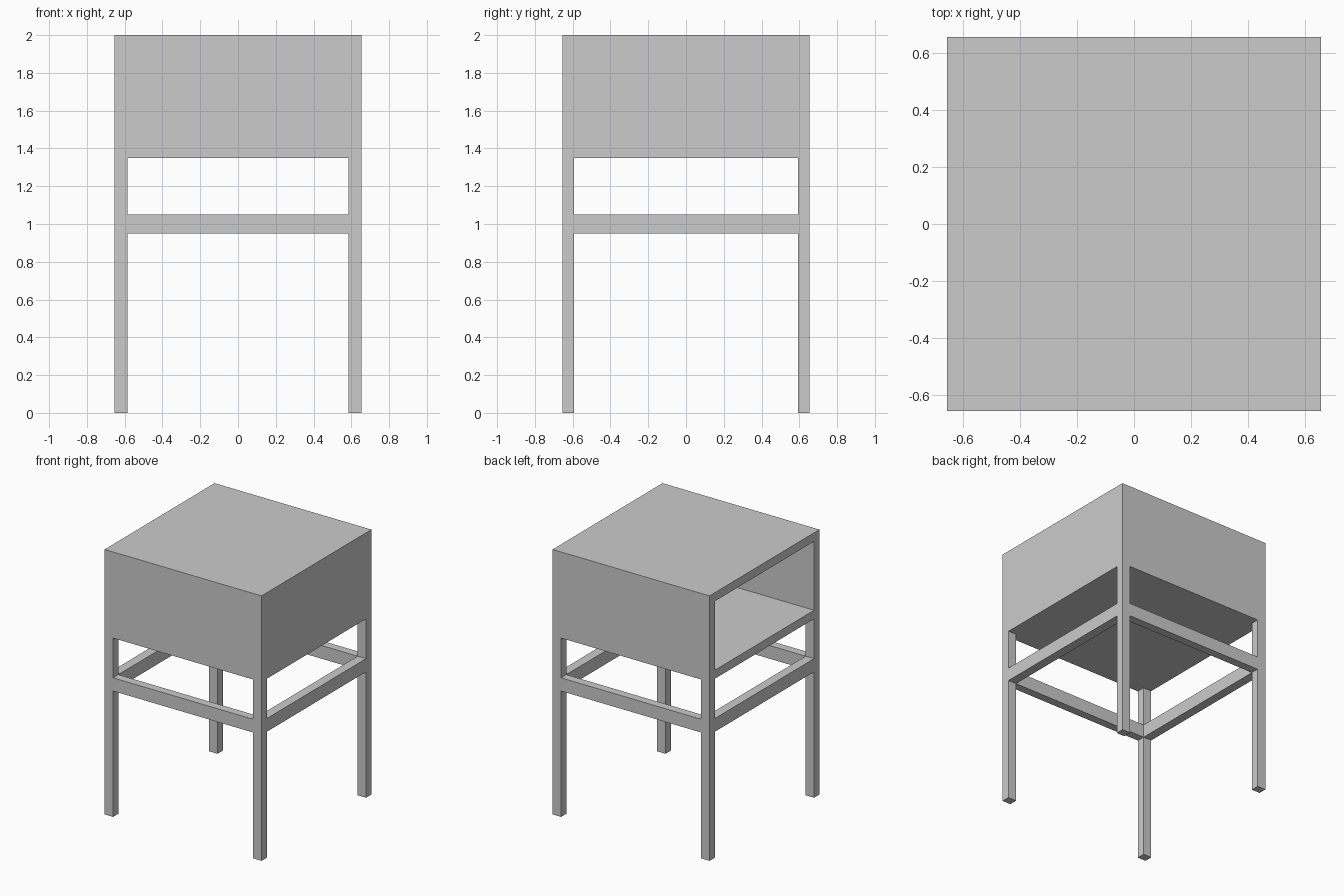
import bpy

if "Cube" in bpy.data.objects:
    bpy.data.objects.remove(bpy.data.objects["Cube"])

HALF = 0.655               # half the footprint
TX, TY = 0.07, 0.063       # leg thickness in x and y
TOP, BOX, RAIL_TOP, RAIL_BOTTOM = 2.0, 1.35, 1.05, 0.95
T = 0.065                  # panel thickness


def block(name, x0, x1, y0, y1, z0, z1):
    bpy.ops.mesh.primitive_cube_add(
        size=1, location=((x0 + x1) / 2, (y0 + y1) / 2, (z0 + z1) / 2))
    ob = bpy.context.object
    ob.name = name
    ob.scale = (x1 - x0, y1 - y0, z1 - z0)
    bpy.ops.object.transform_apply(location=True, rotation=False, scale=True)
    return ob


def span(side, t):
    """Interval of thickness t flush with the outer edge on the given side."""
    return sorted((side * HALF, side * (HALF - t)))


ix, iy = HALF - TX, HALF - TY

# Four corner legs
for sy, depth in ((-1, "front"), (1, "back")):
    for sx, side in ((-1, "left"), (1, "right")):
        block(f"{depth}_{side}_leg", *span(sx, TX), *span(sy, TY), 0, BOX)

# Stretchers between the legs
for s, depth, side in ((-1, "front", "left"), (1, "back", "right")):
    block(f"{depth}_stretcher", -ix, ix, *span(s, TY), RAIL_BOTTOM, RAIL_TOP)
    block(f"{side}_stretcher", *span(s, TX), -iy, iy, RAIL_BOTTOM, RAIL_TOP)

# Cabinet, open on the left side
block("cabinet_floor", -HALF, HALF, -HALF, HALF, BOX, BOX + T)
block("cabinet_top", -HALF, HALF, -HALF, HALF, TOP - T, TOP)
block("cabinet_front_panel", -HALF, HALF, *span(-1, TY), BOX + T, TOP - T)
block("cabinet_back_panel", -HALF, HALF, *span(1, TY), BOX + T, TOP - T)
block("cabinet_right_panel", *span(1, TX), -iy, iy, BOX + T, TOP - T)
